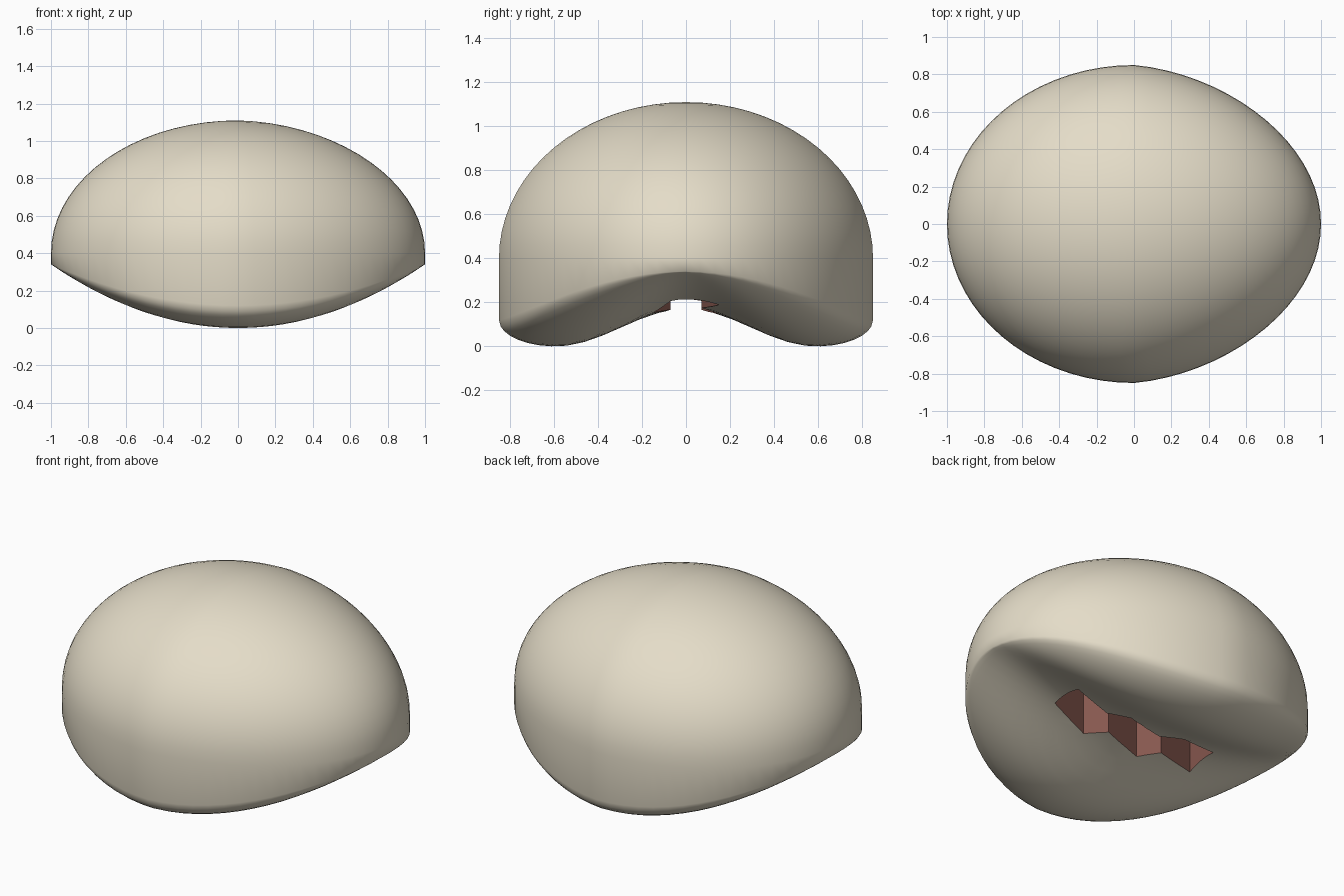
import bpy, bmesh
from math import sin, cos, pi, sqrt

if "Cube" in bpy.data.objects:
    bpy.data.objects.remove(bpy.data.objects["Cube"])


def material(name, color):
    m = bpy.data.materials.new(name)
    m.diffuse_color = (*color, 1)
    m.use_nodes = True
    m.node_tree.nodes["Principled BSDF"].inputs["Base Color"].default_value = m.diffuse_color
    return m


def make_object(name, bm, mats, smooth):
    bmesh.ops.recalc_face_normals(bm, faces=bm.faces)
    for f in bm.faces:
        f.smooth = smooth
    me = bpy.data.meshes.new(name)
    bm.to_mesh(me)
    bm.free()
    for m in mats:
        me.materials.append(m)
    ob = bpy.data.objects.new(name, me)
    bpy.context.collection.objects.link(ob)
    return ob


cream = material("shell_cream", (0.78, 0.72, 0.58))
brown = material("mouth_brown", (0.25, 0.10, 0.08))


# Egg-shaped plan, slightly narrower towards +x
def plan(a, r):
    x = r * cos(a)
    return x, 0.85 * r * sin(a) * (1 - 0.11 * max(x, 0))


def dome_z(x, r):
    return 0.4 + 0.71 * sqrt(max(0, 1 - r * r)) * (1 - 0.04 * max(x, 0))


# Underside: two lobes beside a central groove, rising to both ends
def under_z(x, y):
    half = 0.85 * (1 - 0.11 * max(x, 0)) * sqrt(max(1e-9, 1 - x * x))
    v = min(1, abs(y) / half)
    if v < 0.7:
        f = 0.085 * (1 + cos(pi * v / 0.7))
    else:
        f = 0.12 * (1 - sqrt(max(0, 1 - ((v - 0.7) / 0.3) ** 2)))
    return f + (0.34 - f) * x * x


# Shell body, lofted from rings: dome, wall, underside
N = 72
rings = [("dome", sin(t * pi / 36)) for t in range(1, 19)]
rings += [("under", r) for r in (1, 0.99, 0.97, 0.94, 0.9, 0.85, 0.79, 0.72,
                                 0.64, 0.55, 0.45, 0.35, 0.25, 0.15, 0.07)]
bm = bmesh.new()
loops = []
for kind, r in rings:
    loop = []
    for i in range(N):
        x, y = plan(2 * pi * i / N, r)
        z = dome_z(x, r) if kind == "dome" else under_z(x, y)
        loop.append(bm.verts.new((x, y, z)))
    loops.append(loop)
for a, b in zip(loops, loops[1:]):
    for i in range(N):
        j = (i + 1) % N
        bm.faces.new((a[i], a[j], b[j], b[i]))
top = bm.verts.new((0, 0, 1.11))
bottom = bm.verts.new((0, 0, under_z(0, 0)))
for i in range(N):
    j = (i + 1) % N
    bm.faces.new((top, loops[0][i], loops[0][j]))
    bm.faces.new((bottom, loops[-1][j], loops[-1][i]))
shell = make_object("shell", bm, [cream], True)

# Toothed mouth: zigzag slot, the two sides matching by a half turn
side = [(0.5, -0.07), (0.23, -0.15), (0.12, -0.07),
        (-0.145, -0.15), (-0.25, -0.07), (-0.52, -0.15)]
outline = side + [(-x, -y) for x, y in side]
bm = bmesh.new()
face = bm.faces.new([bm.verts.new((x, y, -0.1)) for x, y in outline])
ext = bmesh.ops.extrude_face_region(bm, geom=[face], use_keep_orig=True)
bmesh.ops.translate(bm, vec=(0, 0, 0.55),
                    verts=[e for e in ext["geom"] if isinstance(e, bmesh.types.BMVert)])
cutter = make_object("mouth_cutter", bm, [brown], False)
cutter.hide_render = True

cut = shell.modifiers.new("mouth", 'BOOLEAN')
cut.operation = 'DIFFERENCE'
cut.solver = 'EXACT'
cut.material_mode = 'TRANSFER'
cut.object = cutter
bpy.context.view_layer.objects.active = shell
bpy.ops.object.modifier_apply(modifier=cut.name)
bpy.data.objects.remove(cutter)
